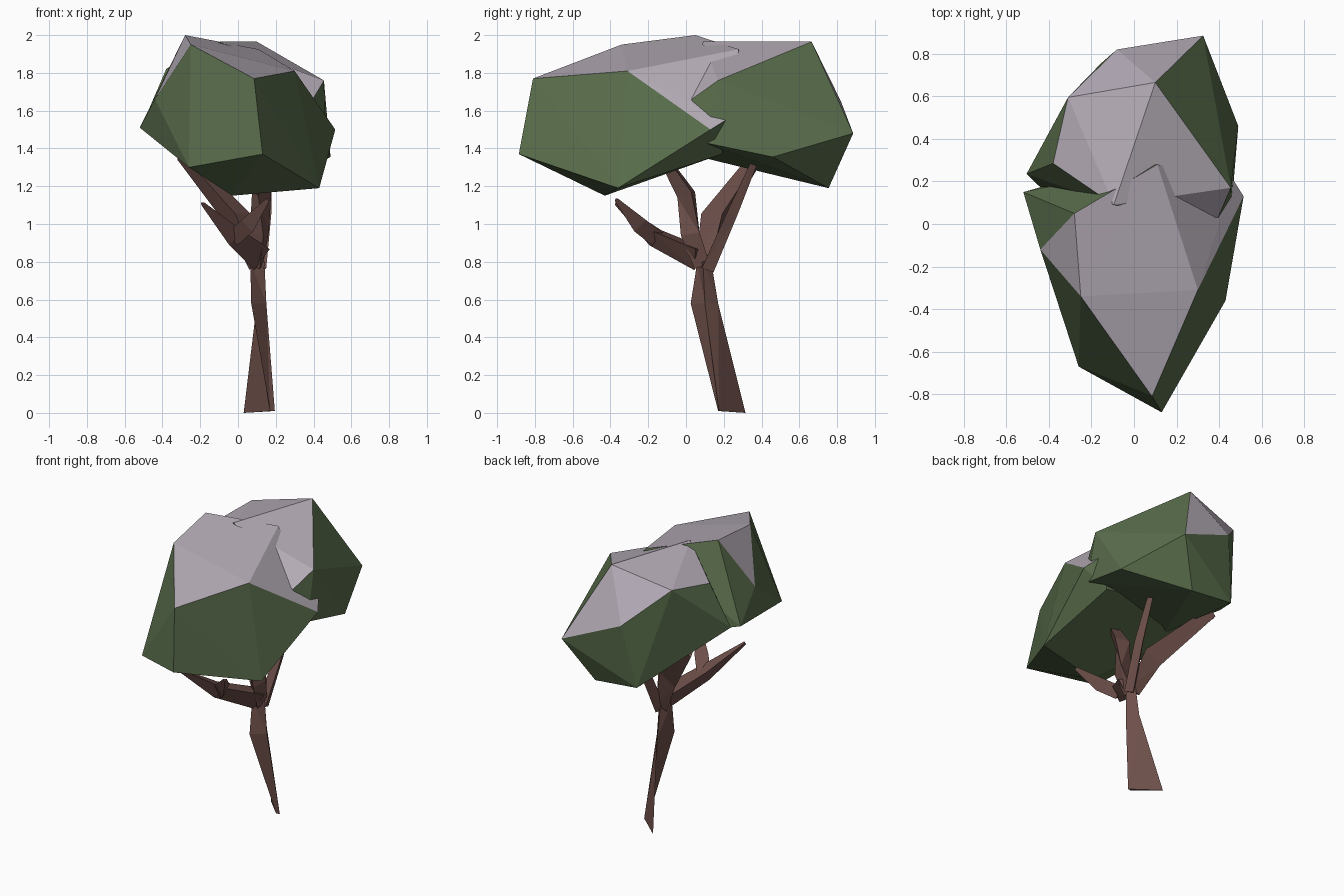
import bpy, bmesh, math
from mathutils import Vector

if "Cube" in bpy.data.objects:
    bpy.data.objects.remove(bpy.data.objects["Cube"])


def material(name, rgb):
    m = bpy.data.materials.new(name)
    m.diffuse_color = (*rgb, 1)
    m.use_nodes = True
    m.node_tree.nodes["Principled BSDF"].inputs["Base Color"].default_value = m.diffuse_color
    return m


LEAF = material("leaf green", (0.102, 0.155, 0.072))
SNOW = material("pale snow", (0.465, 0.415, 0.475))
BARK = material("bark brown", (0.155, 0.079, 0.068))


def finish(name, bm, mats):
    bmesh.ops.recalc_face_normals(bm, faces=bm.faces)
    me = bpy.data.meshes.new(name)
    bm.to_mesh(me)
    bm.free()
    for m in mats:
        me.materials.append(m)
    ob = bpy.data.objects.new(name, me)
    bpy.context.collection.objects.link(ob)


def canopy(name, crown, skirt, max_x=1.0):
    """Faceted hull; faces spanned only by crown points carry snow,
    except those turned to +x by more than max_x."""
    bm = bmesh.new()
    top = {bm.verts.new(p) for p in crown}
    for p in skirt:
        bm.verts.new(p)
    bmesh.ops.convex_hull(bm, input=bm.verts[:])
    loose = [v for v in bm.verts if not v.link_faces]
    top -= set(loose)
    bmesh.ops.delete(bm, geom=loose, context='VERTS')
    bmesh.ops.recalc_face_normals(bm, faces=bm.faces)
    for f in bm.faces:
        snowy = all(v in top for v in f.verts)
        f.material_index = int(snowy and f.normal.z > 0.1 and f.normal.x < max_x)
    finish(name, bm, [LEAF, SNOW])


def loft(name, rings):
    """Skin through triangular rings and cap both ends."""
    bm = bmesh.new()
    rings = [[bm.verts.new(p) for p in r] for r in rings]
    for a, b in zip(rings, rings[1:]):
        for i in range(3):
            j = (i + 1) % 3
            bm.faces.new((a[i], a[j], b[j], b[i]))
    bm.faces.new(rings[0])
    bm.faces.new(rings[-1])
    bmesh.ops.triangulate(bm, faces=bm.faces[:])
    finish(name, bm, [BARK])


def limb(name, path, radii):
    """Tapered three-sided branch along a path."""
    pts = [Vector(p) for p in path]
    rings = []
    for i, (p, r) in enumerate(zip(pts, radii)):
        d = (pts[min(i + 1, len(pts) - 1)] - pts[max(i - 1, 0)]).normalized()
        side = d.cross(Vector((0, 0, 1))).normalized()
        up = side.cross(d)
        rings.append([p + r * (math.cos(t) * up + math.sin(t) * side)
                      for t in (math.pi * (2 * k + 1) / 3 for k in range(3))])
    loft(name, rings)


# Front foliage mass
canopy("front_canopy",
       crown=[(0.085, -0.81, 1.77), (-0.25, -0.34, 1.95), (0.30, -0.31, 1.81),
              (-0.28, 0.05, 2.0), (-0.44, -0.12, 1.66), (0.515, 0.13, 1.50),
              (0.465, 0.21, 1.55), (0.11, 0.28, 1.925)],
       skirt=[(0.13, -0.885, 1.37), (-0.26, -0.67, 1.30), (0.43, -0.36, 1.19),
              (-0.03, -0.43, 1.15), (-0.52, 0.15, 1.51), (0.38, 0.19, 1.37),
              (-0.20, 0.24, 1.42)])

# Back foliage mass
canopy("back_canopy",
       crown=[(0.10, 0.665, 1.965), (0.325, 0.885, 1.48), (-0.08, 0.82, 1.65),
              (-0.31, 0.595, 1.87), (-0.38, 0.285, 1.82), (-0.095, 0.09, 1.965),
              (0.455, 0.17, 1.76), (0.395, 0.03, 1.66)],
       skirt=[(-0.155, 0.755, 1.22), (0.16, 0.755, 1.19), (0.49, 0.46, 1.355),
              (0.46, 0.10, 1.43), (-0.505, 0.235, 1.53), (-0.25, -0.01, 1.375)],
       max_x=0.6)

# Leaning trunk with a bent knee
loft("trunk", [
    [(0.195, 0.175, 0.01), (0.03, 0.315, 0.0), (0.17, 0.17, 0.01)],
    [(0.15, 0.10, 0.58), (0.10, 0.17, 0.58), (0.07, 0.025, 0.58)],
    [(0.14, 0.09, 0.80), (0.10, 0.13, 0.82), (0.065, 0.06, 0.80)],
])

# Forked front branch
limb("front_branch", [(0.10, 0.07, 0.83), (-0.03, -0.17, 0.94), (-0.19, -0.37, 1.11)],
     [0.08, 0.06, 0.012])
limb("front_branch_fork", [(-0.02, -0.16, 0.93), (0.06, -0.25, 1.00), (0.16, -0.37, 1.13)],
     [0.05, 0.05, 0.012])

# Branches that carry the foliage
limb("middle_branch", [(0.10, 0.09, 0.78), (0.12, 0.03, 0.95), (0.12, 0.01, 1.16),
                       (0.09, -0.12, 1.36)],
     [0.05, 0.06, 0.06, 0.03])
limb("left_branch", [(0.10, 0.10, 0.78), (0.0, 0.155, 1.03), (-0.30, 0.39, 1.37)],
     [0.05, 0.08, 0.04])
limb("back_branch", [(0.12, 0.11, 0.76), (0.15, 0.24, 1.06), (0.16, 0.38, 1.38)],
     [0.04, 0.035, 0.02])
